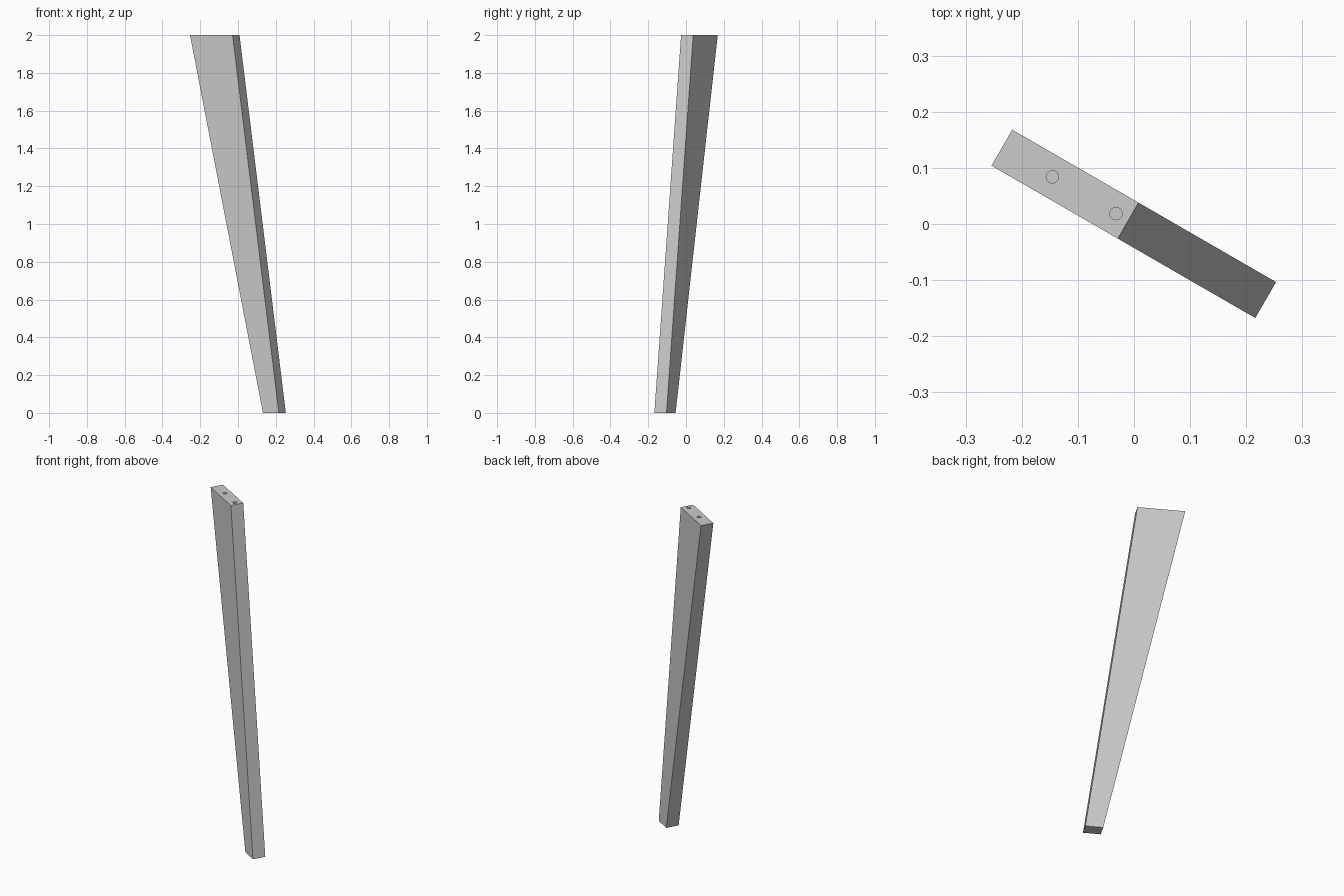
import bpy, bmesh, math
from mathutils import Matrix

if "Cube" in bpy.data.objects:
    bpy.data.objects.remove(bpy.data.objects["Cube"])

HEIGHT = 2.0
HALF_THICK = 0.037
YAW = Matrix.Rotation(math.radians(-30), 4, 'Z')

# Tapered, leaning leg: side profile (along, z) extruded across its thickness
profile = [(0.174, 0), (0.271, 0), (-0.012, HEIGHT), (-0.272, HEIGHT)]
bm = bmesh.new()
face = bm.faces.new([bm.verts.new((u, -HALF_THICK, z)) for u, z in profile])
side = bmesh.ops.extrude_face_region(bm, geom=[face])["geom"]
bmesh.ops.translate(bm, vec=(0, 2 * HALF_THICK, 0),
                    verts=[g for g in side if isinstance(g, bmesh.types.BMVert)])
bmesh.ops.recalc_face_normals(bm, faces=bm.faces)
bm.transform(YAW)
mesh = bpy.data.meshes.new("tapered_leg")
bm.to_mesh(mesh)
bm.free()
leg = bpy.data.objects.new("tapered_leg", mesh)
bpy.context.collection.objects.link(leg)


# Blind dowel hole drilled down from the top face
def drill(target, along, radius=0.011, depth=0.12):
    center = YAW @ Matrix.Translation((along, 0, HEIGHT))
    bpy.ops.mesh.primitive_cylinder_add(vertices=32, radius=radius, depth=2 * depth,
                                        location=center.translation)
    cutter = bpy.context.object
    cutter.name = "dowel_cutter"
    cutter.hide_render = True
    mod = target.modifiers.new("dowel_hole", 'BOOLEAN')
    mod.operation = 'DIFFERENCE'
    mod.solver = 'EXACT'
    mod.object = cutter
    bpy.context.view_layer.objects.active = target
    bpy.ops.object.modifier_apply(modifier=mod.name)
    bpy.data.objects.remove(cutter, do_unlink=True)


for along in (-0.168, -0.037):
    drill(leg, along)

# Smooth hole walls, crisp leg edges
bpy.ops.object.select_all(action='DESELECT')
leg.select_set(True)
bpy.context.view_layer.objects.active = leg
bpy.ops.object.shade_smooth_by_angle(angle=math.radians(30))
